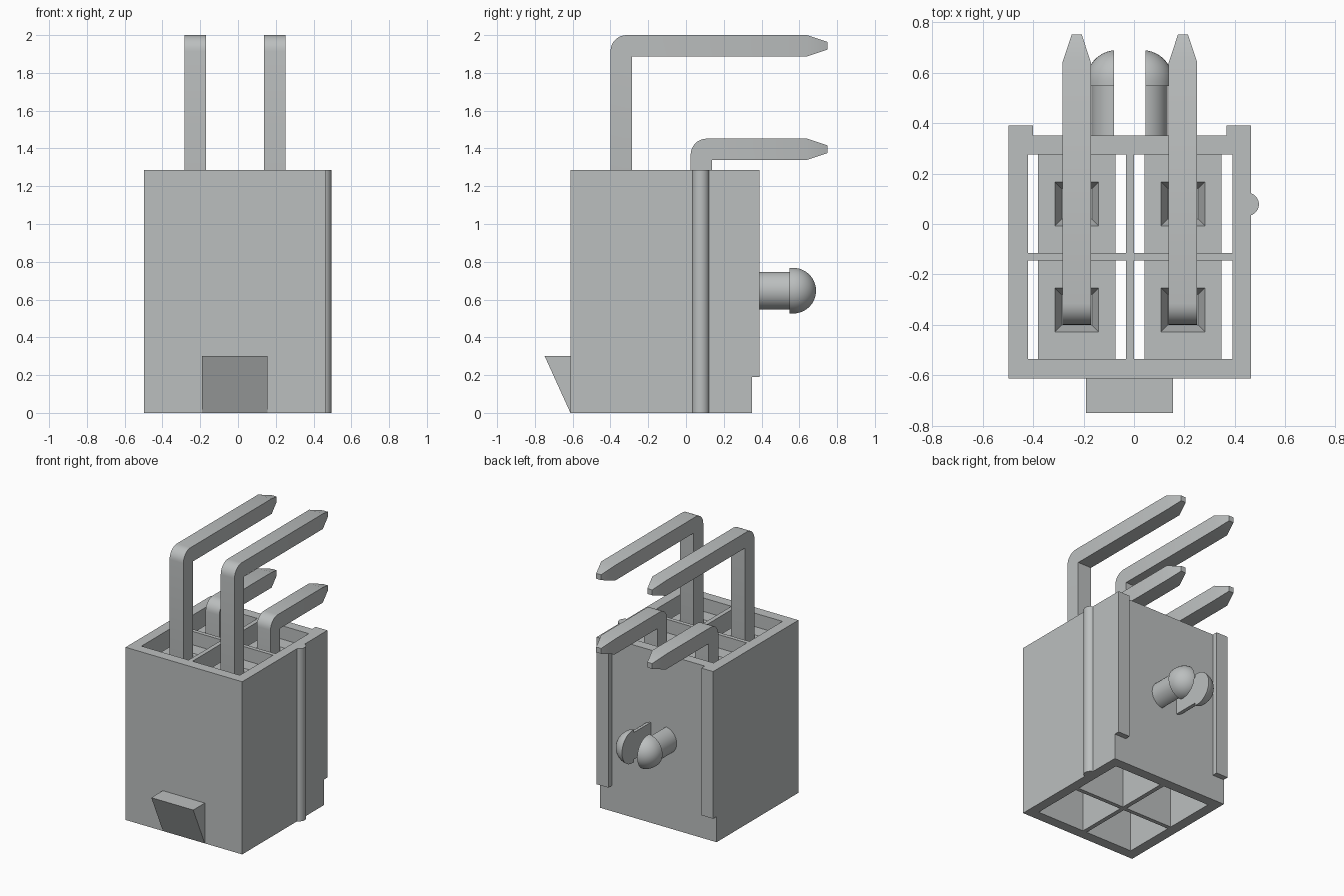
import bpy, bmesh, math
from mathutils import Vector

if "Cube" in bpy.data.objects:
    bpy.data.objects.remove(bpy.data.objects["Cube"], do_unlink=True)

grey = bpy.data.materials.new("light grey plastic")
grey.use_nodes = True
COLOUR = (0.50, 0.52, 0.52, 1)
grey.diffuse_color = COLOUR
grey.node_tree.nodes["Principled BSDF"].inputs["Base Color"].default_value = COLOUR


def finish(name, bm, smooth=False):
    """Turn a bmesh into a named, coloured object."""
    bmesh.ops.remove_doubles(bm, verts=bm.verts, dist=1e-5)
    bmesh.ops.recalc_face_normals(bm, faces=bm.faces)
    mesh = bpy.data.meshes.new(name)
    bm.to_mesh(mesh)
    bm.free()
    mesh.materials.append(grey)
    ob = bpy.data.objects.new(name, mesh)
    bpy.context.collection.objects.link(ob)
    if smooth:
        bpy.ops.object.select_all(action='DESELECT')
        ob.select_set(True)
        bpy.context.view_layer.objects.active = ob
        bpy.ops.object.shade_smooth_by_angle(angle=math.radians(32))
    return ob


def loft(rings):
    """Skin a list of equal-length point rings and cap both ends."""
    bm = bmesh.new()
    rows = [[bm.verts.new(p) for p in ring] for ring in rings]
    n = len(rows[0])
    for a, b in zip(rows, rows[1:]):
        for i in range(n):
            j = (i + 1) % n
            bm.faces.new((a[i], a[j], b[j], b[i]))
    bm.faces.new(rows[0])
    bm.faces.new(rows[-1])
    return bm


def rect(cx, cy, hx, hy, z):
    return [(cx - hx, cy - hy, z), (cx + hx, cy - hy, z),
            (cx + hx, cy + hy, z), (cx - hx, cy + hy, z)]


def box(name, x0, x1, y0, y1, z0, z1):
    c = ((x0 + x1) / 2, (y0 + y1) / 2, (x1 - x0) / 2, (y1 - y0) / 2)
    return finish(name, loft([rect(*c, z0), rect(*c, z1)]))


TOP = 1.285

# Housing: one extruded frame with four open cells
xs = [-0.497, -0.42, -0.032, 0.0, 0.39, 0.463]
ys = [-0.612, -0.535, -0.145, -0.115, 0.275, 0.35]
bm = bmesh.new()
grid = [[bm.verts.new((x, y, 0)) for y in ys] for x in xs]
for i in range(5):
    for j in range(5):
        if not (i % 2 and j % 2):
            bm.faces.new((grid[i][j], grid[i + 1][j],
                          grid[i + 1][j + 1], grid[i][j + 1]))
geo = bmesh.ops.extrude_face_region(bm, geom=bm.faces[:])["geom"]
bmesh.ops.translate(bm, vec=(0, 0, TOP),
                    verts=[g for g in geo if isinstance(g, bmesh.types.BMVert)])
finish("housing", bm)

# Rear rails
box("rear_rail_right", -0.497, -0.40, 0.345, 0.39, 0.19, TOP)
box("rear_rail_left", 0.366, 0.463, 0.345, 0.39, 0.19, TOP)

# Rounded rib on the left side
arc = [math.radians(-90 + 180 * k / 16) for k in range(17)]
rib = [(0.449 + 0.046 * math.cos(a), 0.078 + 0.046 * math.sin(a)) for a in arc]
finish("side_rib", loft([[(x, y, z) for x, y in rib] for z in (0, TOP)]), True)

# Wedge latch on the front
finish("front_latch", loft([[(x, -0.605, 0), (x, -0.612, 0),
                             (x, -0.748, 0.3), (x, -0.605, 0.3)]
                            for x in (-0.19, 0.155)]))

PIN = 0.0565       # half thickness of a pin
TIP = 0.02         # half thickness at its point


def bent_pin(name, cx, cy, top):
    """Square pin rising from its cell, bent back, with tapered ends."""
    y0, y1 = cy - PIN, cy + PIN
    z0, r = top - 2 * PIN, 0.085
    secs = [((cy - TIP, 0.3), (cy + TIP, 0.3), TIP),
            ((y0, 0.41), (y1, 0.41), PIN)]
    for k in range(9):
        a = math.radians(90 * k / 8)
        secs.append(((y0 + r - r * math.cos(a), top - r + r * math.sin(a)),
                     (y1, z0), PIN))
    secs += [((0.64, top), (0.64, z0), PIN),
             ((0.75, top - PIN + TIP), (0.75, top - PIN - TIP), TIP)]
    rings = [[(cx - h, *o), (cx + h, *o), (cx + h, *i), (cx - h, *i)]
             for o, i, h in secs]
    bm = loft(rings)
    bmesh.ops.dissolve_degenerate(bm, edges=bm.edges[:], dist=1e-5)
    return finish(name, bm, True)


# Pins, each in a guide block with a funnel mouth
for side, cx in (("right", -0.227), ("left", 0.194)):
    for row, cy, top in (("front", -0.343, 2.0), ("back", 0.081, 1.452)):
        bent_pin(f"{row}_pin_{side}", cx, cy, top)
        by = -0.34 if row == "front" else 0.08
        finish(f"{row}_guide_block_{side}", loft([
            rect(cx, by, 0.153, 0.195, 0.85),
            rect(cx, by, 0.153, 0.195, 1.185),
            rect(cx, by, 0.087, 0.087, 1.185),
            rect(cx, by, 0.06, 0.06, 1.11)]))

# Split mounting peg: two rounded halves either side of a gap
profile = [(0.101, 0.345), (0.101, 0.547), (0.122, 0.547)]
profile += [(0.122 * math.cos(math.radians(a)), 0.567 + 0.122 * math.sin(math.radians(a)))
            for a in range(0, 89, 8)]
for side, s in (("right", -1), ("left", 1)):
    cx = -0.0175 + s * 0.05
    bm = loft([[(cx + r * math.cos(t * math.tau / 32), y, 0.647 + r * math.sin(t * math.tau / 32))
                for t in range(32)] for r, y in profile])
    cut = bmesh.ops.bisect_plane(bm, geom=bm.verts[:] + bm.edges[:] + bm.faces[:],
                                 plane_co=Vector((-0.0175 + s * 0.0625, 0, 0)),
                                 plane_no=Vector((s, 0, 0)), clear_inner=True)
    edges = [g for g in cut["geom_cut"] if isinstance(g, bmesh.types.BMEdge)]
    bmesh.ops.holes_fill(bm, edges=edges)
    finish(f"mounting_peg_{side}", bm, True)
